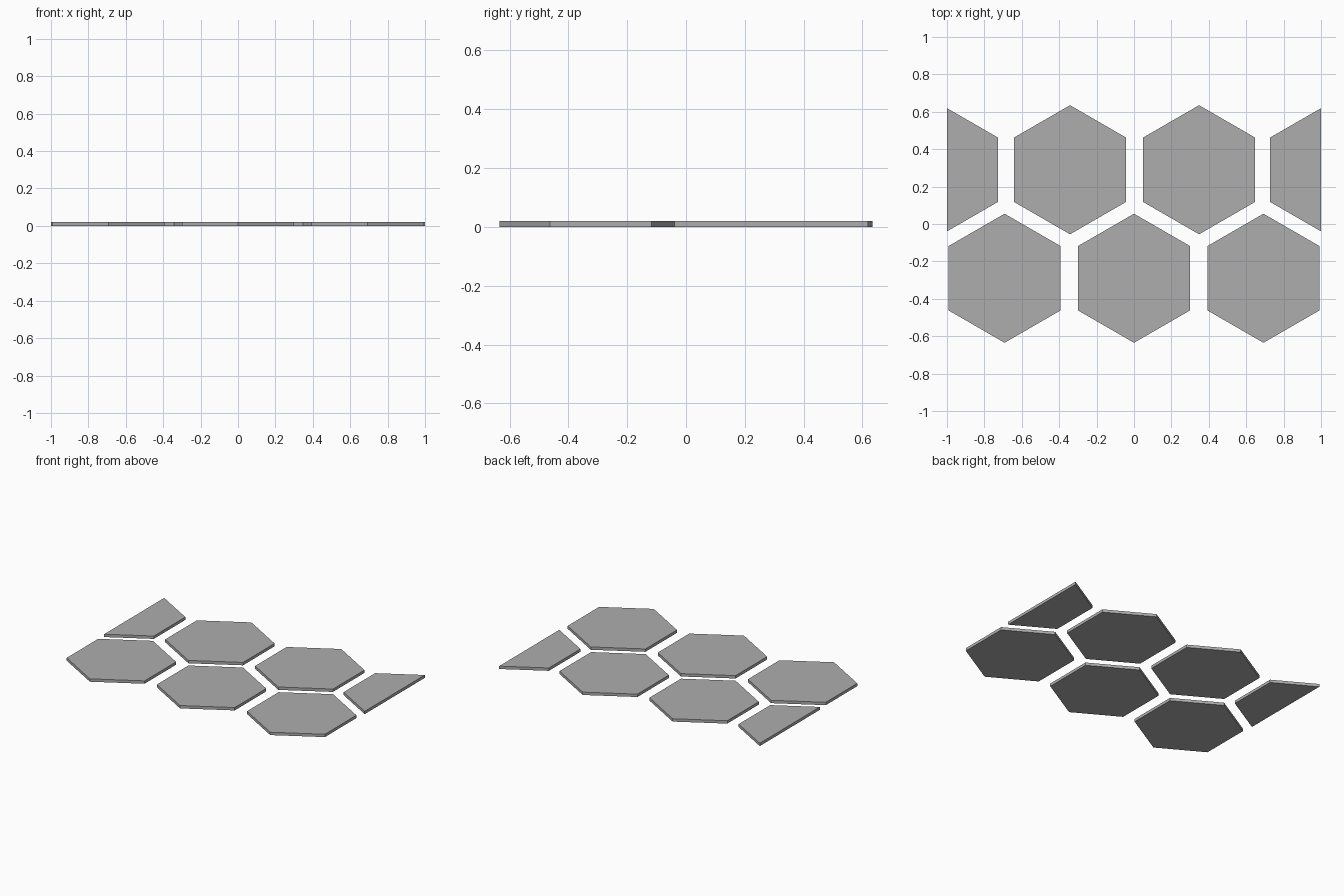
import bpy, bmesh, math

if "Cube" in bpy.data.objects:
    bpy.data.objects.remove(bpy.data.objects["Cube"])

R = 0.345       # corner radius of a tile
PITCH = 0.692   # spacing along the front row
ROW = 0.29      # row offset from the middle
THICK = 0.02

# Dark grey shared by all tiles
grey = bpy.data.materials.new("dark_grey")
grey.diffuse_color = (0.42, 0.42, 0.42, 1)
grey.use_nodes = True
grey.node_tree.nodes["Principled BSDF"].inputs["Base Color"].default_value = grey.diffuse_color


def hex_tile(name, x, y, clip=None):
    """Pointy-top hexagonal slab; clip trims everything beyond |x| = clip."""
    bm = bmesh.new()
    ring = [bm.verts.new((x + R * math.cos(math.radians(30 + 60 * i)),
                          y + R * math.sin(math.radians(30 + 60 * i)), 0))
            for i in range(6)]
    face = bm.faces.new(ring)
    ext = bmesh.ops.extrude_face_region(bm, geom=[face])
    top = [v for v in ext["geom"] if isinstance(v, bmesh.types.BMVert)]
    bmesh.ops.translate(bm, verts=top, vec=(0, 0, THICK))
    if clip:
        side = math.copysign(1, x)
        bmesh.ops.bisect_plane(bm, geom=bm.verts[:] + bm.edges[:] + bm.faces[:],
                               plane_co=(side * clip, 0, 0), plane_no=(side, 0, 0),
                               clear_outer=True)
        bmesh.ops.holes_fill(bm, edges=[e for e in bm.edges if e.is_boundary])
    bmesh.ops.recalc_face_normals(bm, faces=bm.faces[:])
    mesh = bpy.data.meshes.new(name)
    bm.to_mesh(mesh)
    bm.free()
    mesh.materials.append(grey)
    obj = bpy.data.objects.new(name, mesh)
    bpy.context.collection.objects.link(obj)
    return obj


# Front row: three whole tiles
for i in (-1, 0, 1):
    hex_tile(f"front_tile_{i + 2}", i * PITCH, -ROW)

# Back row: two whole tiles, with trimmed tiles at the ends
for label, s in (("left", -1), ("right", 1)):
    hex_tile(f"back_tile_{label}", s * 0.345 + 0.003, ROW)
    hex_tile(f"back_edge_tile_{label}", s * 1.027, ROW, clip=1.0)
